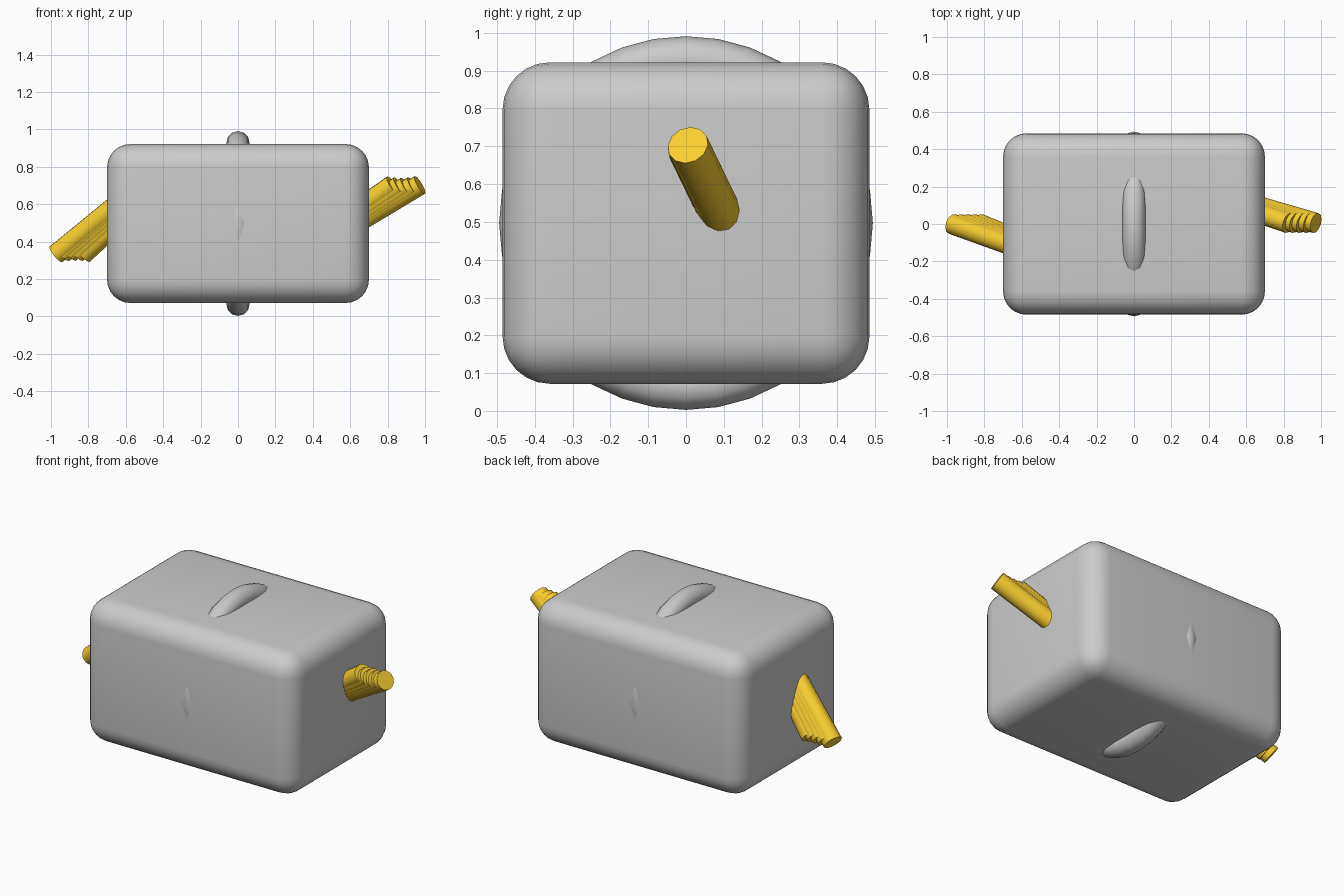
import bpy
from mathutils import Vector

if "Cube" in bpy.data.objects:
    bpy.data.objects.remove(bpy.data.objects["Cube"])

MID_Z = 0.497

gold = bpy.data.materials.new("gold")
gold.diffuse_color = (0.95, 0.62, 0.03, 1)
gold.use_nodes = True
gold.node_tree.nodes["Principled BSDF"].inputs["Base Color"].default_value = gold.diffuse_color


def smooth(angle=0.6):
    bpy.ops.object.shade_smooth_by_angle(angle=angle)


# rounded body block
bpy.ops.mesh.primitive_cube_add(size=1, location=(0, 0, MID_Z))
body = bpy.context.object
body.name = "body"
body.scale = (1.4, 0.97, 0.85)
bpy.ops.object.transform_apply(location=False, rotation=False, scale=True)
bevel = body.modifiers.new("round", 'BEVEL')
bevel.width = 0.125
bevel.segments = 6
bpy.ops.object.modifier_apply(modifier="round")
smooth()

# ring wrapped round the middle of the body
bpy.ops.mesh.primitive_torus_add(
    major_radius=0.432, minor_radius=0.062, major_segments=36, minor_segments=12,
    location=(0, 0, MID_Z), rotation=(0, 1.5707963, 0))
bpy.context.object.name = "ring"
smooth()


# one slanted rod, from its outer end along a direction into the body
def rod(name, end, direction, length):
    d = Vector(direction).normalized()
    bpy.ops.mesh.primitive_cylinder_add(
        vertices=12, radius=0.055, depth=length, location=Vector(end) + d * length / 2)
    ob = bpy.context.object
    ob.name = name
    ob.rotation_mode = 'QUATERNION'
    ob.rotation_quaternion = d.to_track_quat('Z', 'Y')
    ob.data.materials.append(gold)
    smooth()


# a stepped fan of rods at each end, growing steeper as they get shorter
COUNT = 5
for i in range(COUNT):
    t = i / (COUNT - 1)
    x = 0.972 - 0.145 * t
    dip = 0.03 * t * (1 - t)
    rod(f"right_rod_{i + 1}", (x, 0.005, 0.703 - dip), (-1, 0.29 + 0.05 * t, -0.6 - 0.1 * t), 0.5)
    rod(f"left_rod_{i + 1}", (-x, 0, 0.333 + dip), (1, -0.36 - 0.05 * t, 0.82 + 0.1 * t), 0.5)
